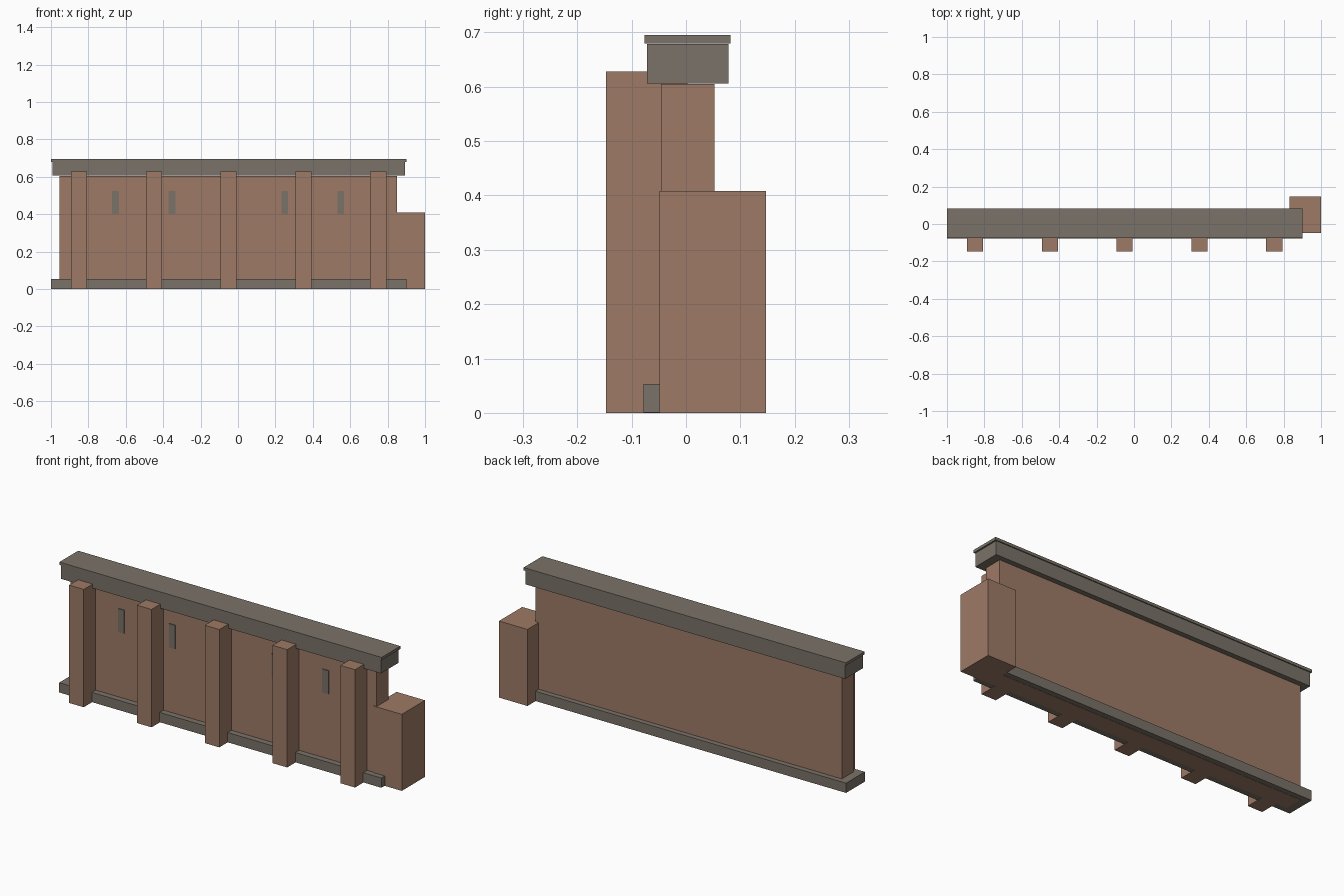
import bpy

cube = bpy.data.objects.get("Cube")
if cube:
    bpy.data.objects.remove(cube, do_unlink=True)


def make_material(name, rgb):
    mat = bpy.data.materials.new(name)
    mat.use_nodes = True
    color = (*rgb, 1.0)
    mat.diffuse_color = color
    mat.node_tree.nodes["Principled BSDF"].inputs["Base Color"].default_value = color
    return mat


def box(name, x, y, z, mat):
    """Box spanning the (low, high) pairs x, y and z."""
    spans = (x, y, z)
    bpy.ops.mesh.primitive_cube_add(size=1, location=[(a + b) / 2 for a, b in spans])
    obj = bpy.context.object
    obj.name = name
    obj.scale = [b - a for a, b in spans]
    bpy.ops.object.transform_apply(location=False, rotation=False, scale=True)
    obj.data.materials.append(mat)
    return obj


brick = make_material("warm brown brick", (0.337, 0.195, 0.133))
stone = make_material("grey stone", (0.195, 0.168, 0.138))

# Main wall, with its underside just showing inside the plinth
box("wall", (-0.955, 0.85), (-0.046, 0.052), (0, 0.605), brick)
box("plinth", (-1.0, 0.9), (-0.078, 0.08), (0.001, 0.053), stone)

# Coping: deep band with a thin overhanging slab
box("cornice", (-0.993, 0.893), (-0.072, 0.078), (0.606, 0.679), stone)
box("coping_slab", (-1.0, 0.9), (-0.076, 0.082), (0.68, 0.695), stone)

# Evenly spaced buttresses along the front
for i in range(5):
    cx = -0.85 + 0.4 * i
    box(f"buttress_{i + 1}", (cx - 0.043, cx + 0.043), (-0.147, 0.003), (0, 0.628), brick)

# Narrow slit windows as thin plates
for i, cx in enumerate((-0.655, -0.353, 0.25, 0.55)):
    box(f"slit_window_{i + 1}", (cx - 0.018, cx + 0.018), (-0.051, -0.044), (0.4, 0.525), stone)

# Low block at the left end
box("end_block", (0.832, 1.0), (-0.049, 0.147), (-0.0, 0.408), brick)
